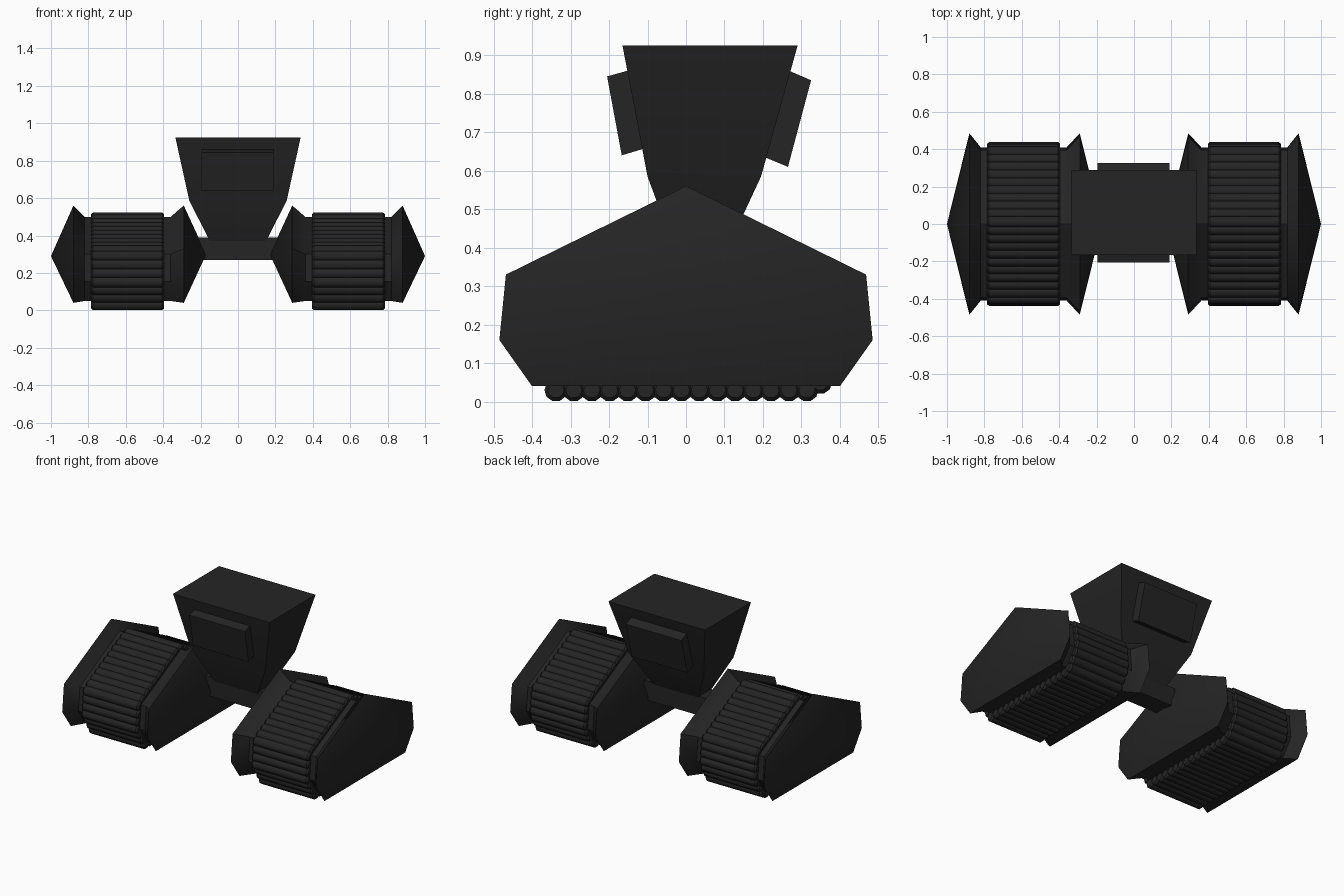
import bpy, bmesh, math
from mathutils import Vector

if "Cube" in bpy.data.objects:
    bpy.data.objects.remove(bpy.data.objects["Cube"], do_unlink=True)

black = bpy.data.materials.new("matte_black")
black.use_nodes = True
COLOUR = (0.018, 0.018, 0.018, 1)
black.diffuse_color = COLOUR
shader = black.node_tree.nodes["Principled BSDF"]
shader.inputs["Base Color"].default_value = COLOUR
shader.inputs["Roughness"].default_value = 0.8


def loft(bm, rings):
    """Skin a list of rings; a ring with one point is an apex."""
    loops = [[bm.verts.new(p) for p in ring] for ring in rings]
    for a, b in zip(loops, loops[1:]):
        n = max(len(a), len(b))
        for i in range(n):
            j = (i + 1) % n
            if len(a) == 1:
                bm.faces.new((a[0], b[i], b[j]))
            elif len(b) == 1:
                bm.faces.new((a[i], a[j], b[0]))
            else:
                bm.faces.new((a[i], a[j], b[j], b[i]))
    for cap in (loops[0], loops[-1]):
        if len(cap) > 2:
            bm.faces.new(cap)


def finish(name, bm, angle=None):
    bmesh.ops.recalc_face_normals(bm, faces=bm.faces)
    mesh = bpy.data.meshes.new(name)
    bm.to_mesh(mesh)
    bm.free()
    mesh.materials.append(black)
    obj = bpy.data.objects.new(name, mesh)
    bpy.context.collection.objects.link(obj)
    if angle:
        bpy.ops.object.select_all(action="DESELECT")
        obj.select_set(True)
        bpy.context.view_layer.objects.active = obj
        bpy.ops.object.shade_smooth_by_angle(angle=math.radians(angle))
    return obj


def section(x, profile):
    return [(x, y, z) for y, z in profile]


def rect(x, y0, y1, z):
    return [(-x, y0, z), (x, y0, z), (x, y1, z), (-x, y1, z)]


def along(path, count):
    """Evenly spaced points around a closed path."""
    pts = [Vector(p) for p in path]
    edges = list(zip(pts, pts[1:] + pts[:1]))
    step = sum((b - a).length for a, b in edges) / count
    out, offset = [], 0.0
    for a, b in edges:
        length = (b - a).length
        while offset < length and len(out) < count:
            out.append(a.lerp(b, offset / length))
            offset += step
        offset -= length
    return out


# Wheel pod outlines: wide guard rim, narrower drum, belt path
guard = [(-0.4, 0.04), (-0.485, 0.16), (-0.468, 0.33), (0, 0.56),
         (0.468, 0.33), (0.485, 0.16), (0.4, 0.04)]
drum = [(y * 0.845, 0.05 + (z - 0.04) * 0.865) for y, z in guard]
belt = [(y, 0.03 if z < 0.06 else z) for y, z in drum]

for side, s in (("left", 1), ("right", -1)):
    # Pointed guards with the drum between them
    bm = bmesh.new()
    loft(bm, [[(s * 0.17, 0, 0.3)], section(s * 0.29, guard),
              section(s * 0.36, drum), section(s * 0.82, drum),
              section(s * 0.88, guard), [(s * 1.0, 0, 0.29)]])
    finish(side + "_track_guard", bm, 40)

    # Ribbed tread made of bars with chamfered ends
    bm = bmesh.new()
    for c in along(belt, 46):
        rings = []
        for x, r in ((0.395, 0.021), (0.405, 0.03), (0.775, 0.03), (0.785, 0.021)):
            rings.append([(s * x, c.x + r * math.cos(a), c.y + r * math.sin(a))
                          for a in (math.tau * i / 10 for i in range(10))])
        loft(bm, rings)
    finish(side + "_tread", bm, 40)

# Tapered body
bm = bmesh.new()
loft(bm, [rect(0.15, -0.02, 0.095, 0.37), rect(0.26, -0.1, 0.195, 0.585),
          rect(0.335, -0.165, 0.29, 0.925)])
finish("body", bm, 40)

# Axle bar
bm = bmesh.new()
loft(bm, [rect(0.22, -0.02, 0.1, 0.27), rect(0.22, -0.02, 0.1, 0.39)])
finish("axle", bm)

# Tilted plates on the front and the back of the body
plates = {
    "front_plate": [(-0.205, 0.845), (-0.14, 0.863), (-0.1, 0.66), (-0.167, 0.64)],
    "back_plate": [(0.325, 0.835), (0.26, 0.863), (0.2, 0.637), (0.265, 0.61)],
}
for name, outline in plates.items():
    bm = bmesh.new()
    loft(bm, [section(-0.195, outline), section(0.19, outline)])
    finish(name, bm)
